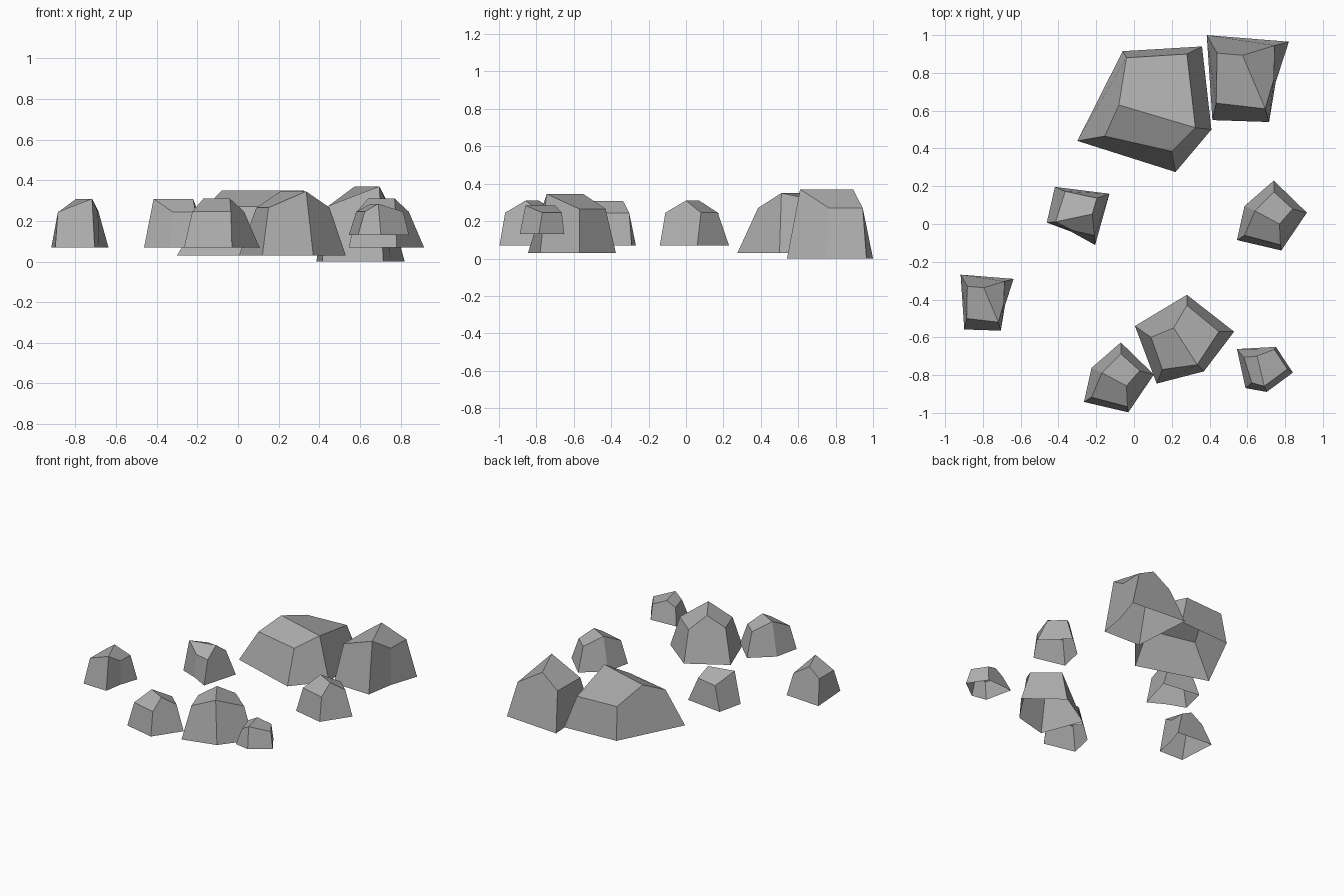
import bpy
from math import radians, sin, cos

if "Cube" in bpy.data.objects:
    bpy.data.objects.remove(bpy.data.objects["Cube"])

# Each rock: five-sided open skirt, five-point shoulder ring, and a ridge
# running from ring point 0 to an inner peak.
FACES = [(0, 1, 6, 5), (1, 2, 7, 6), (2, 3, 8, 10, 7), (3, 4, 9, 8), (4, 0, 5, 9),
         (5, 6, 7, 10), (5, 10, 8, 9)]

stone = bpy.data.materials.new("dark_stone")
stone.diffuse_color = (.42, .42, .42, 1)
stone.use_nodes = True
stone.node_tree.nodes["Principled BSDF"].inputs["Base Color"].default_value = stone.diffuse_color


def shape(base, ring, peak, zs):
    low, shoulder, top = zs
    pts = [(x, y, low) for x, y in base]
    pts += [(x, y, shoulder if i else top) for i, (x, y) in enumerate(ring)]
    return pts + [(*peak, top)]


def rock(name, pts, anchor=0, to=None, scale=1.0, rot=0.0, base_z=None, z_scale=None):
    """Build a rock; optionally move base point `anchor` to `to`, turned and scaled."""
    ax, ay, az = pts[anchor]
    tx, ty = to or (ax, ay)
    bz = az if base_z is None else base_z
    zs = z_scale or scale
    c, s = cos(radians(rot)) * scale, sin(radians(rot)) * scale
    verts = [(tx + (x - ax) * c - (y - ay) * s,
              ty + (x - ax) * s + (y - ay) * c,
              bz + (z - az) * zs) for x, y, z in pts]
    me = bpy.data.meshes.new(name)
    me.from_pydata(verts, [], FACES)
    me.materials.append(stone)
    me.update()
    ob = bpy.data.objects.new(name, me)
    bpy.context.collection.objects.link(ob)


# Four master shapes
broad = shape([(.41, .50), (.36, .94), (-.06, .915), (-.30, .44), (.22, .275)],
              [(.325, .51), (.28, .90), (-.04, .88), (-.155, .465), (.20, .385)],
              (-.08, .63), (.03, .27, .35))
round_ = shape([(.37, -.78), (.53, -.57), (.28, -.375), (.005, -.54), (.12, -.845)],
               [(.335, -.745), (.45, -.57), (.28, -.43), (.09, -.60), (.15, -.77)],
               (.21, -.55), (.03, .265, .345))
gable = shape([(.585, .095), (.545, -.085), (.78, -.14), (.915, .06), (.74, .23)],
              [(.64, .07), (.585, -.06), (.775, -.11), (.84, .08), (.74, .17)],
              (.77, 0), (.07, .245, .31))
wedge = shape([(.715, .54), (.75, .75), (.82, .965), (.385, 1.0), (.415, .55)],
              [(.695, .61), (.74, .765), (.745, .945), (.44, .905), (.435, .64)],
              (.575, .893), (0, .27, .37))

# Large rocks
rock("broad_rock", broad)
rock("round_rock", round_)
rock("wedge_rock", wedge)

# Small rocks: turned and scaled repeats
rock("gable_rock_right", gable)
rock("gable_rock_front", gable, 0, (.585 - .81, .095 - .857))
rock("wedge_rock_left", wedge, 3, (-.918, -.268), .645, 0, .07, .645)
rock("wedge_rock_middle", wedge, 3, (-.13, .16), .645, -101, .07, .645)
rock("broad_rock_small", broad, 3, (.545, -.662), .388, -60, .13, .48)
